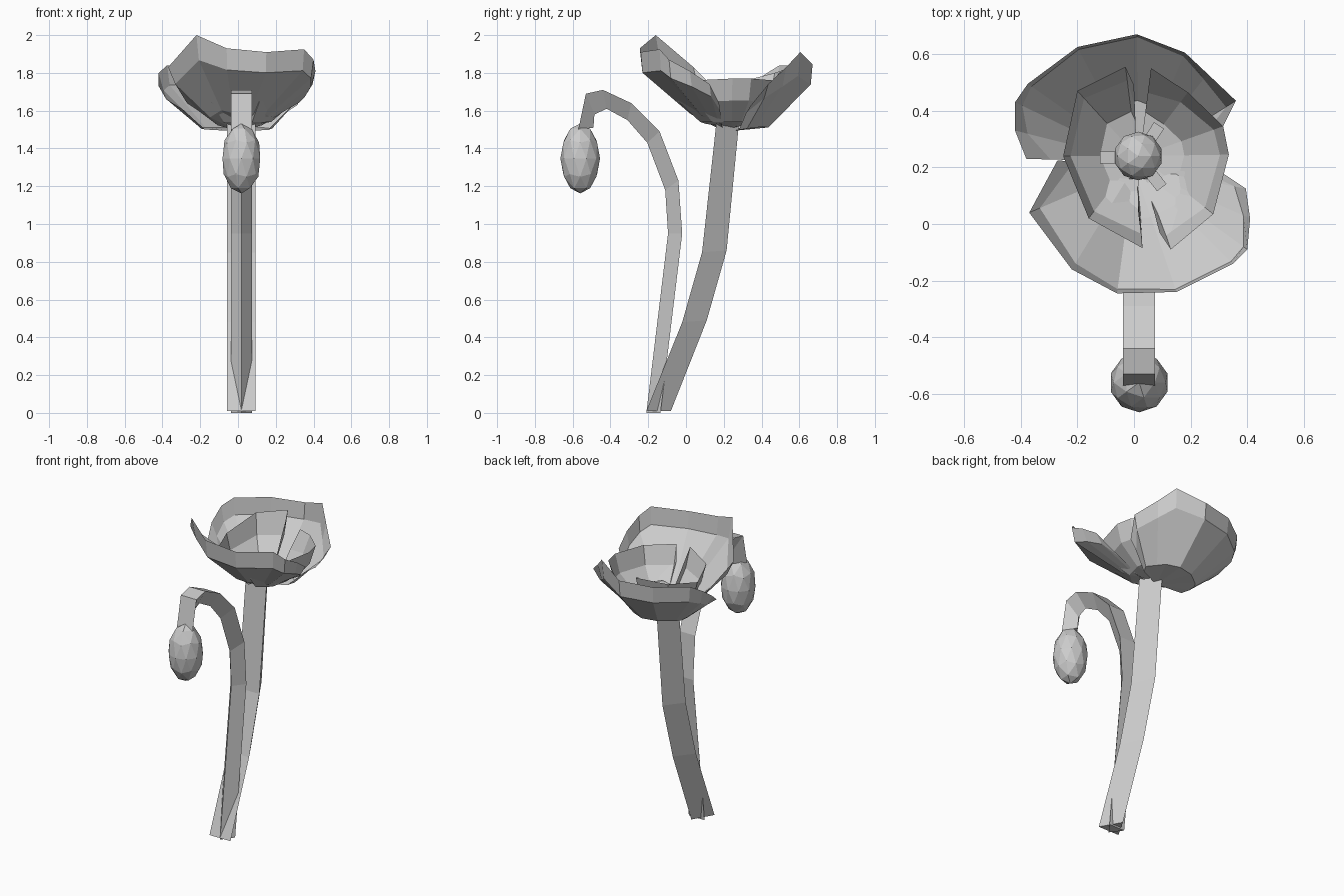
import bpy, bmesh, math
from mathutils import Vector, Matrix

CX = 0.018


def finish(name, bm):
    me = bpy.data.meshes.new(name)
    bm.to_mesh(me)
    bm.free()
    ob = bpy.data.objects.new(name, me)
    bpy.context.collection.objects.link(ob)
    return ob


# Three-sided stem: each row holds (ridge y, ridge z, flat y, flat z)
def stem(name, rows, half):
    bm = bmesh.new()
    rings = [[bm.verts.new(p) for p in ((CX, ry, rz), (CX - half, fy, fz), (CX + half, fy, fz))]
             for ry, rz, fy, fz in rows]
    for a, b in zip(rings, rings[1:]):
        for i in range(3):
            j = (i + 1) % 3
            bm.faces.new((a[i], a[j], b[j], b[i]))
    bm.faces.new(rings[0][::-1])
    bm.faces.new(rings[-1])
    bmesh.ops.recalc_face_normals(bm, faces=bm.faces)
    return finish(name, bm)


# Cupped petal: rim points pulled in towards the base in two rows, closed by a fan
def petal(name, base, rim, shoulder, low):
    bm = bmesh.new()
    base = Vector(base)
    n = len(rim) - 1
    rows = [[bm.verts.new(p) for p in rim]]
    for (kxy, kz), ends in ((shoulder, 0.8), (low, 1.0)):
        row = []
        for i, p in enumerate(rim):
            w = math.sin(math.pi * i / n) ** 0.5 if 0 < i < n else 0
            d = Vector(p) - base
            k = kxy * (ends + (1 - ends) * w)
            row.append(bm.verts.new(base + Vector((d.x * k, d.y * k, d.z * kz))))
        rows.append(row)
    for a, b in zip(rows, rows[1:]):
        for i in range(n):
            bm.faces.new((a[i], a[i + 1], b[i + 1], b[i]))
    c = bm.verts.new(base)
    for i in range(n):
        bm.faces.new((rows[-1][i], rows[-1][i + 1], c))
    bmesh.ops.recalc_face_normals(bm, faces=bm.faces)
    return finish(name, bm)


def ball(name, loc, radius, height):
    bpy.ops.mesh.primitive_ico_sphere_add(subdivisions=2, radius=1, location=loc)
    ob = bpy.context.object
    ob.name = name
    ob.scale = (radius, radius, height)
    return ob


# Stems
stem("flower_stem", [(-0.08, 0.01, -0.21, 0.01), (0.11, 0.49, -0.02, 0.48),
                     (0.215, 0.86, 0.085, 0.85), (0.28, 1.53, 0.16, 1.53)], 0.075)
stem("bud_stem", [(-0.21, 0.0, -0.135, 0.0), (-0.095, 0.95, -0.02, 0.95),
                  (-0.11, 1.18, -0.04, 1.23), (-0.205, 1.43, -0.14, 1.49),
                  (-0.31, 1.55, -0.29, 1.64), (-0.42, 1.61, -0.44, 1.71),
                  (-0.485, 1.58, -0.53, 1.69), (-0.49, 1.51, -0.57, 1.50)], 0.056)

# Hanging bud and seed head
ball("bud", (CX, -0.56, 1.347), 0.105, 0.185)
ball("seed_head", (0.015, 0.24, 1.59), 0.086, 0.086)

# Stamens
for i, ang in enumerate((57, 180, 308)):
    bm = bmesh.new()
    bmesh.ops.create_cube(bm, size=1, matrix=Matrix.Diagonal((0.1, 0.042, 0.025, 1)))
    bm.transform(Matrix.Translation((0.015, 0.235, 1.56))
                 @ Matrix.Rotation(math.radians(ang), 4, 'Z')
                 @ Matrix.Translation((0.085, 0, 0)))
    finish(f"stamen_{i + 1}", bm)

# Outer petals
petal("front_petal", (0.0, 0.2, 1.49),
      [(-0.27, 0.225, 1.64), (-0.37, 0.04, 1.83), (-0.22, -0.16, 2.0), (-0.06, -0.245, 1.93),
       (0.15, -0.24, 1.91), (0.35, -0.14, 1.925), (0.40, -0.09, 1.87), (0.41, 0.02, 1.81),
       (0.395, 0.125, 1.74), (0.32, 0.175, 1.64)], (0.98, 0.74), (0.4, 0.22))
petal("back_petal", (0.015, 0.22, 1.49),
      [(-0.38, 0.23, 1.66), (-0.42, 0.33, 1.73), (-0.42, 0.43, 1.80), (-0.375, 0.495, 1.84),
       (-0.2, 0.625, 1.84), (0.01, 0.67, 1.845), (0.18, 0.605, 1.91), (0.26, 0.53, 1.83),
       (0.36, 0.435, 1.74), (0.315, 0.345, 1.63)], (0.98, 0.7), (0.48, 0.06))

# Inner petals
petal("left_petal", (0.01, 0.24, 1.51),
      [(0.0, 0.49, 1.8), (-0.03, 0.555, 1.83), (-0.2, 0.47, 1.80), (-0.25, 0.24, 1.74),
       (-0.16, 0.02, 1.75), (0.03, -0.085, 1.77), (0.015, 0.04, 1.65)], (0.9, 0.55), (0.5, 0.12))
petal("right_petal", (0.02, 0.24, 1.51),
      [(0.06, 0.55, 1.73), (0.19, 0.465, 1.76), (0.315, 0.345, 1.77), (0.335, 0.245, 1.77),
       (0.28, 0.035, 1.76), (0.13, -0.09, 1.76), (0.09, -0.03, 1.68)], (0.9, 0.55), (0.5, 0.12))
